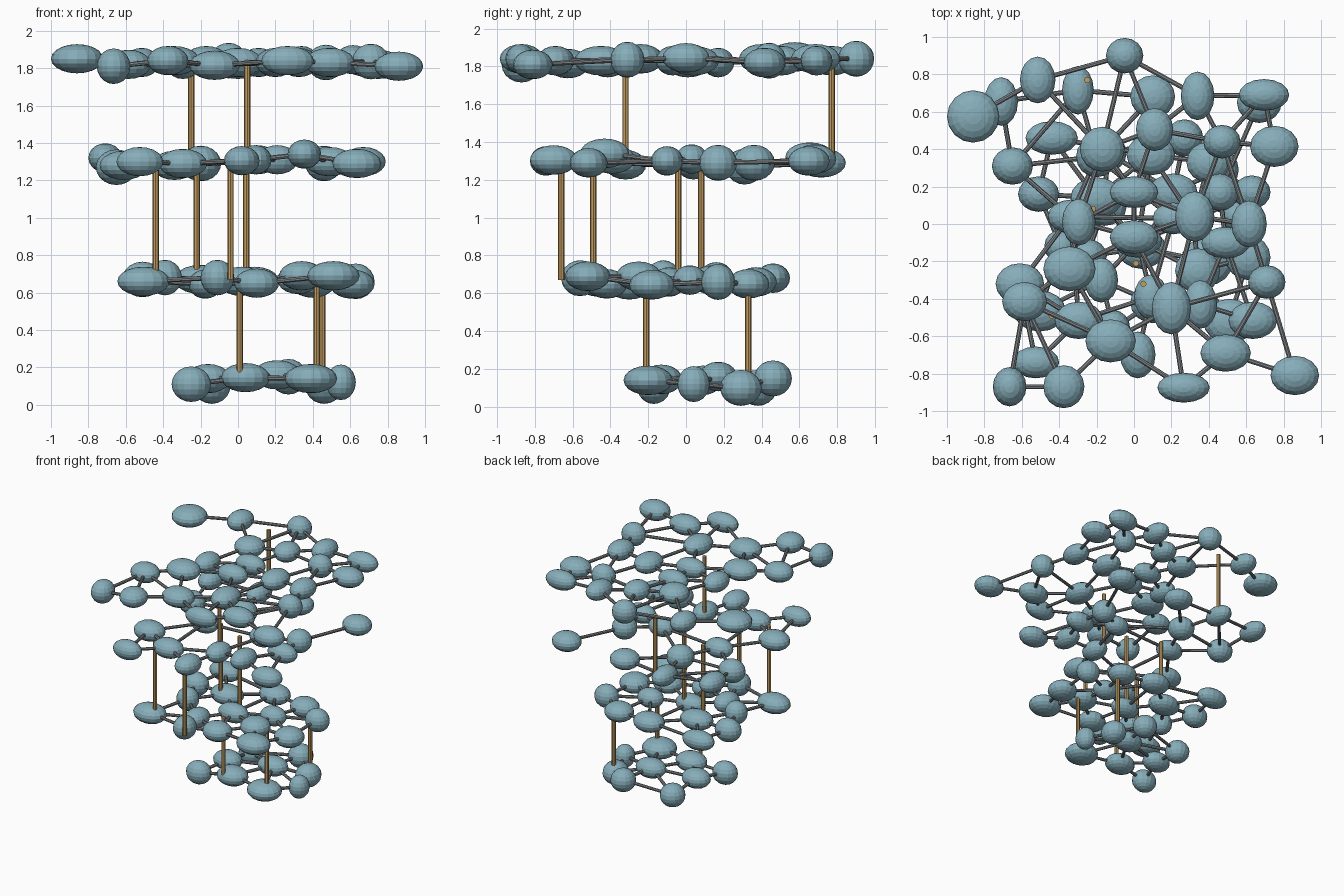
import bpy, bmesh
from mathutils import Vector, Matrix

# Chambers of each level: x, y, z, x radius, y radius
level_1 = [
    (-.25, -.17, .11, .105, .09), (-.16, .09, .14, .12, .10), (-.14, .38, .10, .10, .10),
    (.04, -.13, .145, .13, .11), (.21, .17, .16, .13, .10), (.27, .46, .15, .10, .10),
    (.39, -.20, .14, .14, .13), (.46, .29, .10, .10, .11), (.55, .04, .12, .08, .085)]
level_2 = [
    (-.505, -.465, .66, .14, .11), (-.11, -.56, .68, .09, .10), (-.175, -.30, .645, .09, .12),
    (.10, -.42, .65, .12, .11), (.51, -.52, .69, .14, .12), (.34, -.25, .69, .12, .12),
    (.61, -.18, .645, .12, .12), (.63, .17, .66, .10, .09), (.40, .33, .65, .12, .11),
    (.09, .37, .66, .13, .11), (-.20, .14, .67, .14, .11), (-.44, .46, .68, .14, .09),
    (-.39, -.12, .68, .09, .09), (-.51, .16, .67, .11, .095), (.02, -.09, .66, .13, .09),
    (.32, .02, .67, .11, .09)]
level_3 = [
    (-.71, .655, 1.32, .09, .13), (-.65, .31, 1.27, .11, .10), (-.30, .715, 1.29, .085, .13),
    (.10, .68, 1.31, .12, .115), (.67, .65, 1.30, .12, .11), (-.34, .04, 1.28, .12, .09),
    (-.20, .36, 1.29, .11, .11), (.46, .17, 1.29, .10, .10), (.21, .03, 1.31, .11, .085),
    (.49, -.10, 1.30, .13, .085), (.635, -.515, 1.29, .13, .10), (.355, -.43, 1.34, .09, .13),
    (.09, -.39, 1.31, .09, .12), (.02, -.70, 1.305, .095, .125), (-.525, -.74, 1.30, .125, .085),
    (-.295, -.515, 1.29, .13, .10), (-.61, -.32, 1.28, .13, .11)]
level_4 = [
    (-.86, .575, 1.85, .14, .14), (-.05, .90, 1.84, .10, .095), (-.515, .77, 1.83, .095, .125),
    (.86, -.81, 1.81, .13, .105), (.49, -.69, 1.83, .135, .10), (.265, -.875, 1.84, .14, .08),
    (.20, -.45, 1.83, .105, .14), (-.125, -.625, 1.815, .135, .115), (-.585, -.415, 1.82, .12, .105),
    (-.345, -.24, 1.84, .14, .12), (0, -.07, 1.83, .13, .09), (0, .17, 1.82, .13, .085),
    (-.295, .01, 1.82, .09, .125), (-.17, .40, 1.84, .12, .12), (.11, .505, 1.83, .10, .115),
    (.47, .44, 1.83, .10, .09), (.325, .04, 1.83, .105, .135), (.615, 0, 1.845, .095, .125),
    (.75, .415, 1.82, .13, .11), (.34, .685, 1.84, .09, .13), (.695, .69, 1.83, .135, .085),
    (-.375, -.87, 1.84, .11, .115), (-.665, -.87, 1.81, .09, .105), (.71, -.31, 1.835, .10, .09)]
# Vertical shafts: x, y, bottom, top
shafts = [
    (.01, -.21, .15, .66), (.42, -.21, .15, .66), (.45, .33, .12, .65),
    (-.44, -.49, .67, 1.29), (-.04, -.66, .67, 1.30), (-.22, .08, .67, 1.29), (.045, -.04, .66, 1.30),
    (.05, -.32, 1.30, 1.82), (-.25, .77, 1.30, 1.82)]


def material(name, color):
    m = bpy.data.materials.new(name)
    m.diffuse_color = (*color, 1)
    return m


def finish(name, bm, mat):
    me = bpy.data.meshes.new(name)
    bm.to_mesh(me)
    bm.free()
    me.materials.append(mat)
    bpy.context.collection.objects.link(bpy.data.objects.new(name, me))


def tube(bm, a, b, r):
    d = b - a
    turn = Vector((0, 0, 1)).rotation_difference(d).to_matrix().to_4x4()
    bmesh.ops.create_cone(bm, cap_ends=True, segments=8, radius1=r, radius2=r, depth=d.length,
                          matrix=Matrix.Translation((a + b) / 2) @ turn)


earth = material("chamber_blue", (.24, .42, .49))
grey = material("tunnel_grey", (.22, .24, .25))
gold = material("shaft_gold", (.55, .34, .12))

for number, level in enumerate((level_1, level_2, level_3, level_4), 1):
    # Flattened round chambers
    bm = bmesh.new()
    for x, y, z, rx, ry in level:
        rz = .095 if max(rx, ry) < .115 and abs(rx - ry) < .016 else .078
        bmesh.ops.create_uvsphere(bm, u_segments=16, v_segments=10, radius=1,
                                  matrix=Matrix.Translation((x, y, z)) @ Matrix.Diagonal((rx, ry, rz, 1)))
    finish(f"chambers_level_{number}", bm, earth)

    # Tunnels join neighbours with no other chamber in between
    bm = bmesh.new()
    spots = [Vector(c[:3]) for c in level]
    for i, a in enumerate(spots):
        for b in spots[:i]:
            mid, reach = (a + b) / 2, (a - b).length / 2
            clear = all((p - mid).length > reach for p in spots if p is not a and p is not b)
            if clear and reach < .28:
                tube(bm, a, b, .013)
    finish(f"tunnels_level_{number}", bm, grey)

# Shafts between levels
bm = bmesh.new()
for x, y, low, high in shafts:
    tube(bm, Vector((x, y, low)), Vector((x, y, high)), .017)
finish("vertical_shafts", bm, gold)
